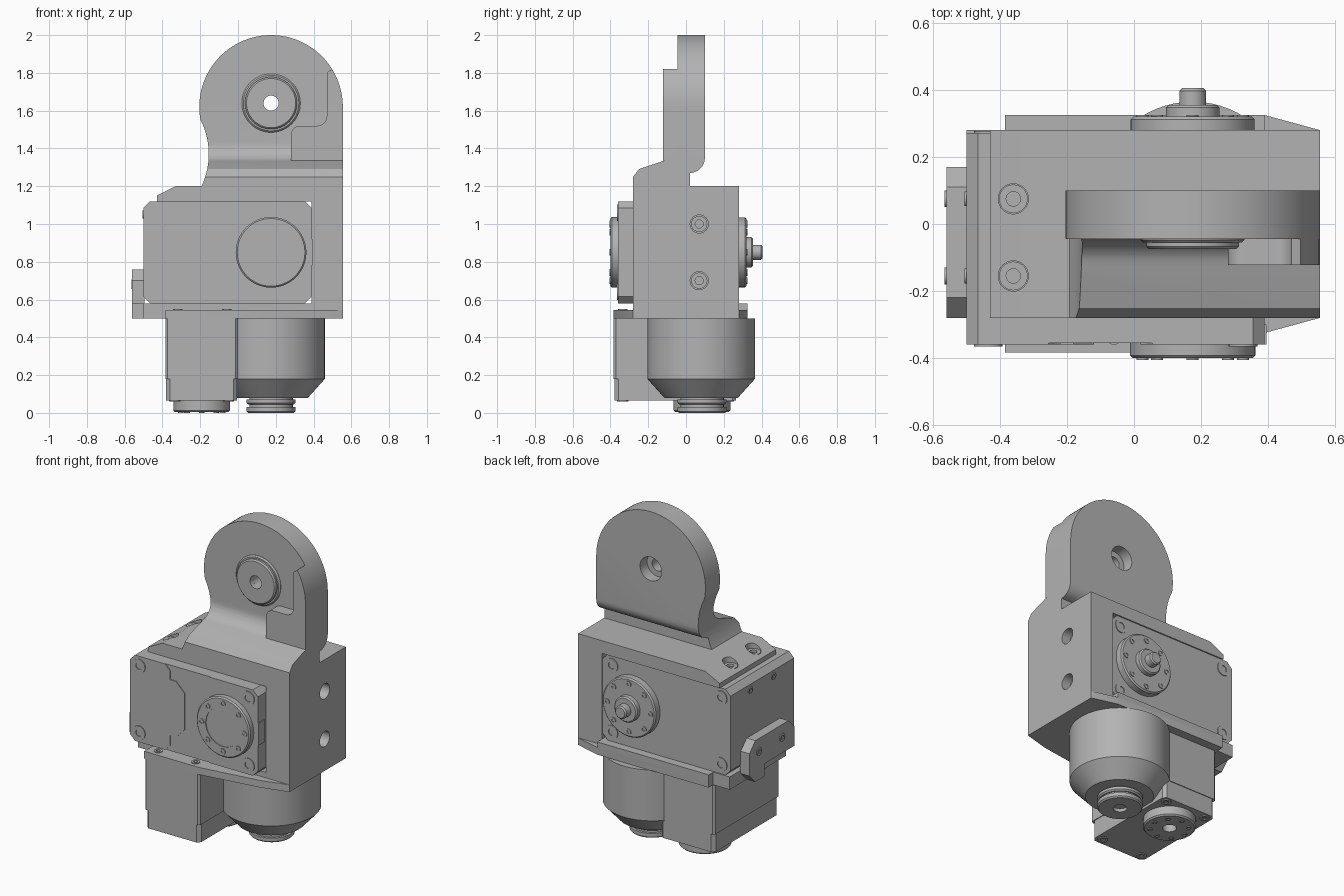
import bpy, bmesh, math
from mathutils import Vector

cube = bpy.data.objects.get("Cube")
if cube:
    bpy.data.objects.remove(cube, do_unlink=True)

tone = 0.45
grey = bpy.data.materials.new("machined_grey")
grey.use_nodes = True
grey.diffuse_color = (tone, tone, tone, 1)
grey.node_tree.nodes["Principled BSDF"].inputs["Base Color"].default_value = grey.diffuse_color

# Main dimensions
left_end, slot_end, right_end = -0.5, 0.39, 0.555
front, back = -0.28, 0.28
floor, roof = 0.5, 1.2
slot_bottom, slot_top = 0.58, 1.12
actuator_front, actuator_back = -0.36, 0.272
axis_x, axis_y, axis_z = 0.175, 0.085, 0.85
screw_rows = (-0.155, 0.075)


def place(axis, a, b, h):
    """Point from two in-plane coordinates and a height along the axis."""
    return Vector({"x": (h, a, b), "y": (a, h, b), "z": (a, b, h)}[axis])


def finish(name, bm):
    bmesh.ops.recalc_face_normals(bm, faces=bm.faces)
    mesh = bpy.data.meshes.new(name)
    bm.to_mesh(mesh)
    bm.free()
    mesh.materials.append(grey)
    obj = bpy.data.objects.new(name, mesh)
    bpy.context.collection.objects.link(obj)
    return obj


def prism(name, axis, outline, low, high):
    """Extrude a flat outline along an axis."""
    bm = bmesh.new()
    face = bm.faces.new([bm.verts.new(place(axis, a, b, low)) for a, b in outline])
    extruded = bmesh.ops.extrude_face_region(bm, geom=[face])["geom"]
    moved = [item for item in extruded if isinstance(item, bmesh.types.BMVert)]
    bmesh.ops.translate(bm, vec=place(axis, 0, 0, high - low), verts=moved)
    return finish(name, bm)


def lathe(name, axis, a, b, *profile, bore=0.0, steps=64):
    """Turn (radius, height) points about a line parallel to the axis."""
    points = [(bore, profile[0][1]), *profile, (bore, profile[-1][1])]
    if bore:
        points.append(points[0])
    bm = bmesh.new()
    verts = [bm.verts.new(place(axis, a + radius, b, height)) for radius, height in points]
    edges = [bm.edges.new(pair) for pair in zip(verts, verts[1:])]
    bmesh.ops.spin(bm, geom=verts + edges, cent=place(axis, a, b, 0),
                   axis=place(axis, 0, 0, 1), angle=math.tau, steps=steps)
    bmesh.ops.remove_doubles(bm, verts=bm.verts, dist=0.00001)
    return finish(name, bm)


def disc(name, axis, a, b, radius, low, high, bore=0.0):
    """Cylinder with its free end (high) slightly chamfered."""
    edge = math.copysign(0.008, high - low)
    return lathe(name, axis, a, b, (radius, low), (radius, high - edge),
                 (radius - abs(edge), high), bore=bore)


def rectangle(a_low, a_high, b_low, b_high):
    return [(a_low, b_low), (a_high, b_low), (a_high, b_high), (a_low, b_high)]


def chamfered(a_low, a_high, b_low, b_high, cut):
    return [(a_low + cut, b_low), (a_high - cut, b_low), (a_high, b_low + cut), (a_high, b_high - cut),
            (a_high - cut, b_high), (a_low + cut, b_high), (a_low, b_high - cut), (a_low, b_low + cut)]


def arc(a, b, radius, start, end, steps=8):
    angles = [math.radians(start + (end - start) * i / steps) for i in range(steps + 1)]
    return [(a + radius * math.cos(t), b + radius * math.sin(t)) for t in angles]


def ring(a, b, radius, count=8):
    return arc(a, b, radius, 0, 360, count)[:count]


def boolean(obj, tool, operation="DIFFERENCE"):
    modifier = obj.modifiers.new("cut", "BOOLEAN")
    modifier.operation, modifier.object, modifier.solver = operation, tool, "EXACT"
    bpy.context.view_layer.objects.active = obj
    bpy.ops.object.modifier_apply(modifier=modifier.name)
    bpy.data.objects.remove(tool, do_unlink=True)


def drill(obj, axis, a, b, radius, low, high):
    boolean(obj, lathe("drill", axis, a, b, (radius, low), (radius, high), steps=32))


def bolt(name, axis, a, b, height, out, radius=0.043):
    """Ring-shaped screw head standing slightly proud of a face."""
    lathe(name, axis, a, b, (radius, height - out * radius / 2), (radius, height + out * 0.005),
          bore=radius / 2, steps=20)


# Housing: bracket around a slot for the upper actuator
shoulder = left_end + 0.07
housing = prism("housing", "y", [
    (left_end, floor), (right_end, floor), (right_end, roof), (shoulder + 0.1, roof),
    (shoulder, roof - 0.05), (shoulder, slot_top), (slot_end, slot_top),
    (slot_end, slot_bottom), (left_end, slot_bottom)], front, back)
for z in (0.7, 1):
    drill(housing, "x", 0.07, z, 0.048, right_end - 0.07, right_end + 1)
    bolt("side_screw", "x", 0.07, z, right_end - 0.06, 1)
for y in screw_rows:
    drill(housing, "z", -0.36, y, 0.045, roof - 0.05, roof + 1)
    bolt("top_screw", "z", -0.36, y, roof - 0.04, 1)

# End tab with a single foot
tab = prism("end_tab", "x", chamfered(front, 0.17, floor, 0.76, 0.06), -0.56, left_end + 0.005)
boolean(tab, prism("tab_notch", "x", rectangle(-1, 0.02, 0, slot_bottom), -1, 0))
for y in screw_rows:
    bolt("tab_screw", "x", y, 0.68, -0.56, -1, 0.025)
    bolt("end_screw", "x", y, 1.05, left_end, -1, 0.022)

# Upper actuator with cut corners and a two-part front cover
body = chamfered(left_end, slot_end, slot_bottom, slot_top, 0.035)
seam = actuator_front + 0.005
prism("upper_actuator", "y", body, seam, actuator_back)
prism("cover_end", "y", chamfered(left_end, -0.22, slot_bottom, slot_top, 0.035), actuator_front, seam)
prism("cover_tongue", "y", chamfered(-0.3, -0.12, 0.68, 1.03, 0.06), actuator_front, seam)
prism("cover_output", "y", chamfered(0.02, slot_end, slot_bottom, slot_top, 0.035), actuator_front, seam)
prism("connector", "y", rectangle(0.35, slot_end + 0.005, 0.78, 0.92), actuator_front, -0.3)
for x in (left_end + 0.065, slot_end - 0.065):
    for z in (slot_bottom + 0.06, slot_top - 0.06):
        bolt("front_bolt", "y", x, z, actuator_front, -1)
        bolt("back_bolt", "y", x, z, actuator_back, 1)

# Output discs on both faces of the upper actuator
disc("front_disc", "y", axis_x, axis_z, 0.187, actuator_front + 0.02, -0.395)
disc("front_disc_rim", "y", axis_x, axis_z, 0.187, actuator_front, -0.4, bore=0.12)
disc("back_disc", "y", axis_x, axis_z, 0.185, back - 0.03, 0.32)
disc("back_boss", "y", axis_x, axis_z, 0.08, back, 0.355)
disc("back_shaft", "y", axis_x, axis_z, 0.04, back, 0.405)
for x, z in ring(axis_x, axis_z, 0.15):
    bolt("front_disc_screw", "y", x, z, -0.4, -1, 0.018)
    bolt("back_disc_screw", "y", x, z, 0.32, 1, 0.018)

# Mounting flange under the housing
flange_left, flange_front, flange_back = -0.385, -0.383, 0.325
prism("mounting_flange", "z", [
    (flange_left, flange_front), (0, flange_front), (slot_end, -flange_back), (right_end, front),
    (right_end, back), (slot_end, flange_back), (flange_left, flange_back)], floor, floor + 0.045)
prism("flange_step", "z", rectangle(flange_left, slot_end, 0.2, flange_back), floor, slot_bottom)
for x in (-0.32, -0.06):
    bolt("flange_screw", "z", x, -0.335, floor + 0.045, 1, 0.025)

# Lower actuator, its cap and output disc
cap_bottom, cap_top = 0.065, 0.18
disc_x = flange_left / 2
prism("lower_actuator", "z", chamfered(flange_left, 0, flange_front, 0.27, 0.012), cap_top, floor)
prism("lower_cap", "z", chamfered(flange_left + 0.005, -0.005, flange_front + 0.005, 0.265, 0.02),
      cap_bottom, cap_top)
disc("lower_disc", "z", disc_x, axis_y, 0.15, cap_bottom + 0.01, 0.005, bore=0.04)
for x in (-0.335, -0.05):
    for y in (-0.335, 0.225):
        bolt("lower_bolt", "z", x, y, cap_bottom, -1, 0.03)
for x, y in ring(disc_x, axis_y, 0.11):
    bolt("lower_disc_screw", "z", x, y, 0.005, -1, 0.015)

# Motor cover with tapered end, web and grooved knob
cover_radius = 0.285
lathe("motor_cover", "z", axis_x, axis_y - 0.005, (0.195, 0.08), (cover_radius, cap_top),
      (cover_radius, 0.43), (cover_radius - 0.03, 0.455), (cover_radius - 0.03, floor))
lathe("cover_collar", "z", axis_x, axis_y - 0.005, (cover_radius, 0.43), (cover_radius, floor), steps=64)
prism("cover_web", "z", rectangle(-0.02, axis_x, -0.12, 0.27), cap_top, floor)
disc("knob", "z", axis_x, axis_y, 0.13, 0.03, 0, bore=0.04)
disc("knob_neck", "z", axis_x, axis_y, 0.115, 0.09, 0.02)
disc("knob_collar", "z", axis_x, axis_y, 0.13, 0.07, 0.045)

# Upright arm: filleted side profile trimmed by the rounded front outline
arm_front, arm_back = -0.045, 0.1
head_radius, head_z, hole_z = 0.38, 1.62, 1.64
foot = roof - 0.01
arm = prism("arm", "x", [
    (front, foot), (front, 1.25), (front + 0.03, 1.29),
    *arc(arm_front - 0.1, 1.43, 0.1, -80, 0), (arm_front, 3), (arm_back, 3),
    *arc(arm_back - 0.08, 1.35, 0.08, 0, -90), (arm_back - 0.08, foot)], -1, 1)
head = arc(axis_x, head_z, head_radius, 0, 190, 56)
neck = arc(-0.555, 1.37, 0.4, 27, -27, 16)
boolean(arm, prism("outline", "y", head + neck + [(right_end, foot - 0.02)], -1, 1), "INTERSECT")
drill(arm, "y", axis_x, hole_z, 0.075, 0.03, 1)
drill(arm, "y", axis_x, hole_z, 0.04, -1, 1)

# Raised stop following the rounded edge of the arm
prism("arm_stop", "y", [
    (0.28, 1.335), (right_end, 1.335), *arc(axis_x, head_z, head_radius, 0, 32),
    (0.47, 1.8), *arc(0.42, 1.57, 0.05, 0, -90), *arc(0.33, 1.47, 0.05, 90, 180)],
    -0.122, arm_front + 0.005)

# Bearing on the arm
disc("bearing_ring", "y", axis_x, hole_z, 0.155, arm_front + 0.02, arm_front - 0.01, bore=0.04)
disc("bearing_hub", "y", axis_x, hole_z, 0.138, arm_front, arm_front - 0.03, bore=0.04)

# Crisp edges, smooth curves
for obj in bpy.context.scene.objects:
    obj.select_set(obj.type == "MESH")
bpy.context.view_layer.objects.active = arm
bpy.ops.object.shade_smooth_by_angle(angle=math.radians(25))
